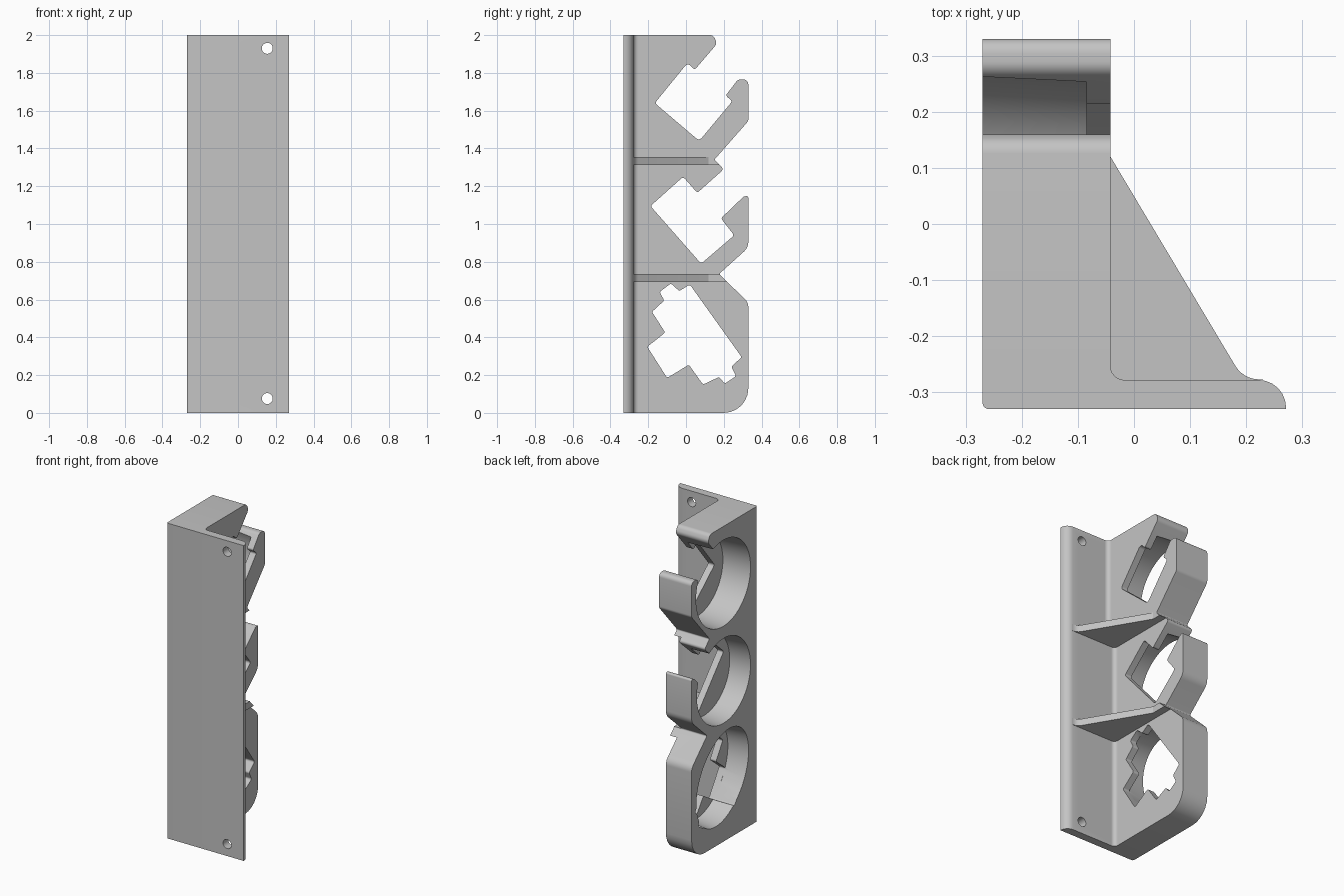
import bpy, bmesh, math
from mathutils import Matrix, Vector

cube = bpy.data.objects.get("Cube")
if cube:
    bpy.data.objects.remove(cube, do_unlink=True)

grey = bpy.data.materials.new("light grey plastic")
grey.use_nodes = True
colour = (0.55, 0.55, 0.55, 1)
grey.diffuse_color = colour
grey.node_tree.nodes["Principled BSDF"].inputs["Base Color"].default_value = colour

# local (u, v, w) -> world (w, u, v), for side profiles drawn in (y, z)
SIDE = Matrix(((0, 0, 1, 0), (1, 0, 0, 0), (0, 1, 0, 0), (0, 0, 0, 1)))
UP = Matrix.Identity(4)


def rounded(points, limit, steps=6):
    """Replace each (u, v, radius) corner with a smooth fillet."""
    out = []
    for i, p in enumerate(points):
        c = Vector(p[:2])
        r = p[2] if len(p) > 2 else 0
        if not r:
            out.append(c)
            continue
        a = Vector(points[i - 1][:2]) - c
        b = Vector(points[(i + 1) % len(points)][:2]) - c
        half = a.angle(b) / 2
        d = min(r / math.tan(half), limit * a.length, limit * b.length)
        r = d * math.tan(half)
        mid = c + (a.normalized() + b.normalized()).normalized() * (r / math.sin(half))
        start, end = c + a.normalized() * d - mid, c + b.normalized() * d - mid
        turn = math.atan2(start.x * end.y - start.y * end.x, start.dot(end))
        for k in range(steps + 1):
            out.append(mid + Matrix.Rotation(turn * k / steps, 2) @ start)
    return out


def finish(name, bm):
    bmesh.ops.recalc_face_normals(bm, faces=bm.faces)
    mesh = bpy.data.meshes.new(name)
    bm.to_mesh(mesh)
    bm.free()
    mesh.materials.append(grey)
    ob = bpy.data.objects.new(name, mesh)
    bpy.context.collection.objects.link(ob)
    return ob


def prism(name, points, low, high, frame, limit=0.48):
    bm = bmesh.new()
    face = bm.faces.new([bm.verts.new((p.x, p.y, low)) for p in rounded(points, limit)])
    ext = bmesh.ops.extrude_face_region(bm, geom=[face])["geom"]
    verts = [g for g in ext if isinstance(g, bmesh.types.BMVert)]
    bmesh.ops.translate(bm, verts=verts, vec=(0, 0, high - low))
    bmesh.ops.transform(bm, matrix=frame, verts=bm.verts)
    return finish(name, bm)


def tapered(name, centre, frame, r1, r2, depth, segs=64):
    bm = bmesh.new()
    bmesh.ops.create_cone(bm, cap_ends=True, segments=segs, radius1=r1, radius2=r2,
                          depth=depth, matrix=Matrix.Translation(centre) @ frame)
    return finish(name, bm)


def pocket(name, y, z, floor, frame, radius):
    """Tapered pocket cutter, from the open side of the block in to the floor."""
    depth = floor + 0.28
    return tapered(name, (floor - depth / 2, y, z), frame, radius, radius * 0.95, depth)


def cut(target, cutters):
    bpy.context.view_layer.objects.active = target
    for c in cutters:
        c.hide_render = True
        mod = target.modifiers.new("cut", "BOOLEAN")
        mod.operation, mod.solver, mod.object = "DIFFERENCE", "EXACT", c
        bpy.ops.object.modifier_apply(modifier=mod.name)
        bpy.data.objects.remove(c, do_unlink=True)


BACK = -0.278          # rear surface of the plate
THICK, THIN = -0.042, -0.09   # inner side of the upper hook and of the lower holders
RIB_H = 0.043
LOW_RIB, HIGH_RIB = 0.692, 1.312

# Mounting plate with rounded free edge
plate = prism("mounting_plate", [
    (-0.27, -0.33, 0.012), (0.271, -0.33), (0.271, BACK, 0.049), (-0.27, BACK)],
    0, 2, UP, 0.95)
cut(plate, [tapered("screw_hole", (0.155, -0.3, z), Matrix.Rotation(math.pi / 2, 4, "X"),
                    0.029, 0.029, 0.2, 32) for z in (0.076, 1.93)])

# Holder block: two open hooks above a closed ring
block = prism("holder_block", [
    (BACK, 0), (0.33, 0, 0.13), (0.33, 0.585, 0.06), (0.175, 0.735, 0.008),
    (0.33, 0.875, 0.07), (0.33, 1.15, 0.02), (0.305, 1.145, 0.015),
    (0.185, 1.03, 0.012), (0.255, 0.94, 0.015), (0.08, 0.79, 0.015),
    (-0.188, 1.095, 0.012), (-0.015, 1.25, 0.015), (0.06, 1.165, 0.012),
    (0.20, 1.29, 0.015), (0.15, 1.34, 0.008), (0.33, 1.545, 0.03),
    (0.33, 1.765, 0.035), (0.275, 1.765, 0.03), (0.21, 1.68, 0.012),
    (0.245, 1.65, 0.012), (0.07, 1.44, 0.02), (-0.165, 1.64, 0.015),
    (0.01, 1.855, 0.02), (0.045, 1.815, 0.012), (0.165, 1.955, 0.03),
    (0.145, 2, 0.03), (BACK, 2)], -0.27, THICK, SIDE)

# The two lower holders are thinner, leaving a band level with the lower rib
thin_spans = ((0, LOW_RIB), (LOW_RIB + RIB_H, HIGH_RIB))
cut(block, [prism("thinning", [(-0.3, z0), (0.4, z0), (0.4, z1), (-0.3, z1)],
                  THIN, 0.1, SIDE) for z0, z1 in ((-0.1, LOW_RIB), thin_spans[1])])

# Wide tapered pockets that leave a thin floor, and the keyed opening of the ring
oval = SIDE @ Matrix.Rotation(math.radians(-54.4), 4, "Z") @ Matrix.Diagonal((0.31, 0.235, 1, 1))
key = prism("key_opening", [(u, v, 0.012) for u, v in (
    (-.08, .685), (-.035, .645), (.02, .68), (.295, .295), (.24, .245), (.265, .195),
    (.205, .155), (.175, .19), (.09, .15), (.015, .255), (-.1, .185), (-.205, .35),
    (-.11, .425), (-.18, .535), (-.115, .595), (-.14, .64))], -0.3, 0, SIDE)
cut(block, [
    pocket("upper_pocket", 0.012, 1.64, THICK - 0.043, SIDE, 0.274),
    pocket("middle_pocket", 0.008, 1.02, THIN - 0.043, SIDE, 0.27),
    pocket("lower_pocket", 0.02, 0.41, THIN - 0.043, oval, 1),
    key])

# Triangular ribs bracing the block against the plate
parts = [plate, block]
for name, z in (("lower_rib", LOW_RIB), ("upper_rib", HIGH_RIB)):
    parts.append(prism(name, [
        (THICK, BACK), (THICK, 0.12), (0.195, BACK + 0.001, 0.05),
        (0.23, BACK + 0.001), (0.23, BACK)], z, z + RIB_H, UP, 0.95))

# Concave fillets where the block meets the plate
for x, (z0, z1) in ((THIN, thin_spans[0]), (THIN, thin_spans[1]), (THICK, (HIGH_RIB, 2))):
    parts.append(prism("corner_fillet", [
        (x - 0.003, BACK - 0.003), (x - 0.003, BACK + 0.027), (x, BACK + 0.027),
        (x, BACK, 0.025), (x + 0.027, BACK), (x + 0.027, BACK - 0.003)],
        z0, z1, UP, 0.95))

bpy.ops.object.select_all(action="DESELECT")
for ob in parts:
    ob.select_set(True)
bpy.context.view_layer.objects.active = block
bpy.ops.object.shade_smooth_by_angle(angle=math.radians(30))
